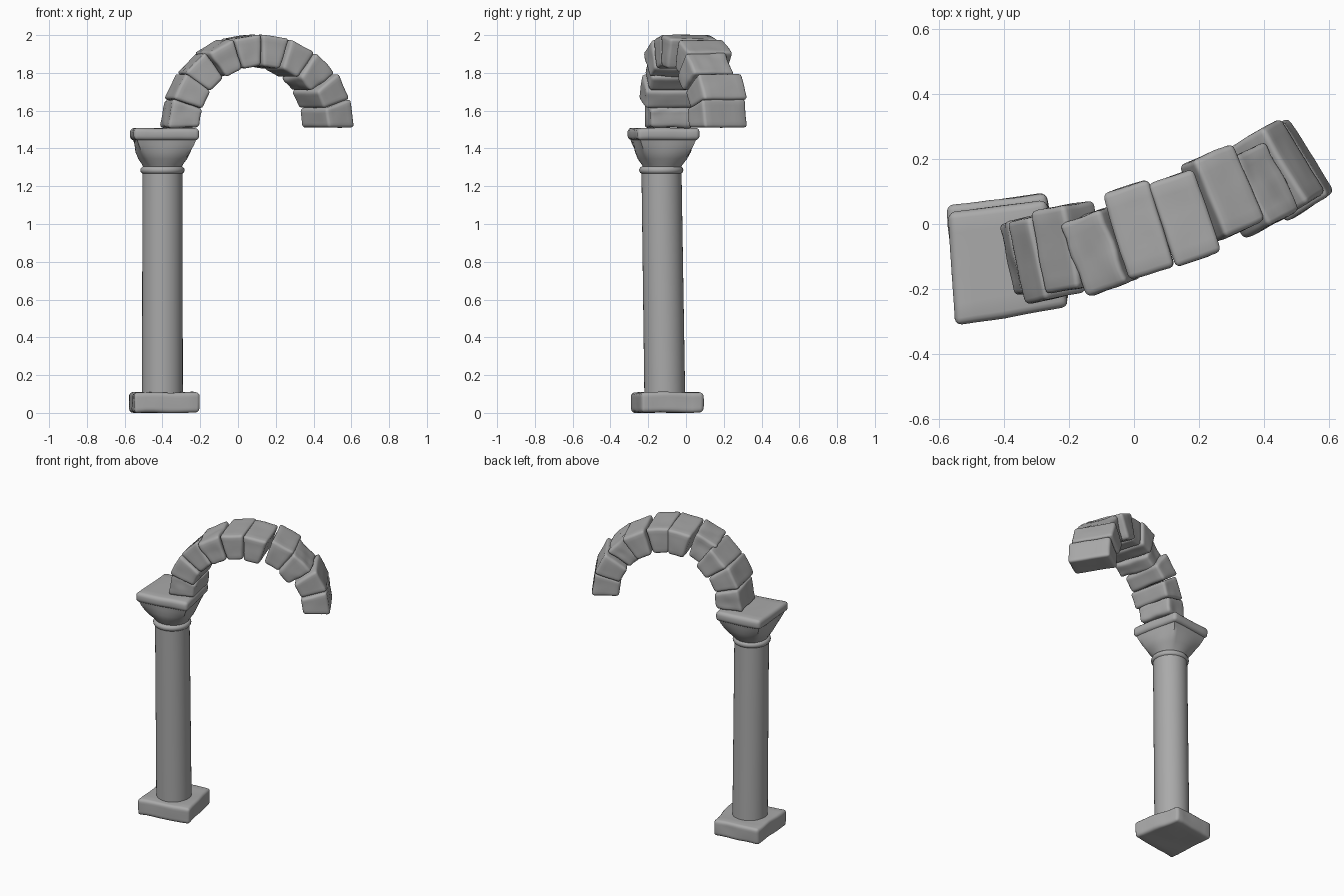
import bpy, bmesh, math, random
from mathutils import Vector, Matrix, noise

if "Cube" in bpy.data.objects:
    bpy.data.objects.remove(bpy.data.objects["Cube"])
random.seed(4)

STONE = (0.40, 0.40, 0.40, 1)
stone = bpy.data.materials.new("grey stone")
stone.diffuse_color = STONE
stone.use_nodes = True
stone.node_tree.nodes["Principled BSDF"].inputs["Base Color"].default_value = STONE


def finish(bm, name, angle=40):
    """Turn a bmesh into a smooth-shaded stone object."""
    bmesh.ops.recalc_face_normals(bm, faces=bm.faces)
    mesh = bpy.data.meshes.new(name)
    bm.to_mesh(mesh)
    bm.free()
    mesh.materials.append(stone)
    obj = bpy.data.objects.new(name, mesh)
    bpy.context.collection.objects.link(obj)
    bpy.ops.object.select_all(action='DESELECT')
    obj.select_set(True)
    bpy.context.view_layer.objects.active = obj
    bpy.ops.object.shade_smooth_by_angle(angle=math.radians(angle))
    return obj


def hewn(bm, bevel, rough, scale=14):
    """Round the edges of a block and weather its surface."""
    bmesh.ops.bevel(bm, geom=bm.edges[:], offset=bevel, segments=3,
                    profile=0.5, affect='EDGES')
    long_edges = [e for e in bm.edges if e.calc_length() > 0.06]
    bmesh.ops.subdivide_edges(bm, edges=long_edges, cuts=6, use_grid_fill=True)
    seed = Vector((random.random(), random.random(), random.random())) * 50
    for v in bm.verts:
        v.co += noise.noise_vector(v.co * scale + seed) * rough


def loft(bm, rings):
    """Skin a stack of equally long point rings and cap the ends."""
    loops = [[bm.verts.new(p) for p in ring] for ring in rings]
    for a, b in zip(loops, loops[1:]):
        for i in range(len(a)):
            j = (i + 1) % len(a)
            bm.faces.new((a[i], a[j], b[j], b[i]))
    bm.faces.new(loops[0][::-1])
    bm.faces.new(loops[-1])


def circle(cx, cy, z, r, n=40):
    return [Vector((cx + r * math.cos(math.tau * i / n),
                    cy + r * math.sin(math.tau * i / n), z)) for i in range(n)]


# Slightly skewed square plan shared by the plinth and the capital
PLAN = [Vector(p) for p in ((-.55, -.315), (-.2, -.255), (-.27, .075), (-.575, .035))]
COL_X = -.4


def slab(name, z0, z1, dy, bevel, rough):
    bm = bmesh.new()
    loft(bm, [[Vector((p.x, p.y + dy, z)) for p in PLAN] for z in (z0, z1)])
    hewn(bm, bevel, rough, 9)
    return finish(bm, name, 50)


slab("plinth", 0.002, .11, .02, .018, .006)
slab("abacus", 1.443, 1.508, 0, .022, .003)

# Shaft, leaning very slightly toward the front
bm = bmesh.new()
loft(bm, [circle(COL_X, -.1125, .09, .108), circle(COL_X, -.13, 1.3, .106)])
finish(bm, "shaft")

# Necking ring
bm = bmesh.new()
ring_steps = [math.pi * (i / 8 - .5) for i in range(9)]
loft(bm, [circle(COL_X, -.131, 1.285 + .02 * math.sin(t), .097 + .02 * math.cos(t))
          for t in ring_steps])
finish(bm, "necking_ring", 60)


# Capital bell, blending from a round foot to the square plan
def bell_ring(z, radius, size, blend, per_side=10):
    centre = Vector((COL_X, -.127))
    points = []
    for i in range(4):
        a, b = PLAN[i], PLAN[(i + 1) % 4]
        for k in range(per_side):
            q = (a.lerp(b, k / per_side) - centre) * size
            p = centre + (q.normalized() * radius).lerp(q, blend)
            points.append(Vector((p.x, p.y, z)))
    return points


bm = bmesh.new()
loft(bm, [bell_ring(1.295, .098, .8, 0), bell_ring(1.315, .106, .8, .08),
          bell_ring(1.345, .128, .8, .25), bell_ring(1.38, .148, .84, .5),
          bell_ring(1.42, .16, .88, .8), bell_ring(1.455, .165, .92, .95)])
finish(bm, "capital_bell", 50)

# Arch stones: (sideways offset, turn in degrees, depth, roughness)
STONES = [(-.09, 12, .23, .007), (-.1, 12, .26, .003), (-.07, 10, .26, .003),
          (-.08, 20, .24, .007), (-.015, 17, .28, .003), (.015, 19, .27, .003),
          (.09, 23, .26, .003), (.1, 27, .24, .008), (.16, 31, .27, .003),
          (.165, 32, .27, .003)]
STEP = math.pi / len(STONES)
THICK = .165
for i, (y, turn, depth, rough) in enumerate(STONES):
    theta = math.pi - STEP * (i + .5)
    bm = bmesh.new()
    bmesh.ops.create_cube(bm, size=1)
    # Wedge: local x is tangent, y is depth, z points out of the arch
    for v in bm.verts:
        radius = .4 + v.co.z * THICK
        v.co = Vector((v.co.x * (2 * radius * math.tan(STEP / 2) * 1.03 - .003),
                       v.co.y * depth, v.co.z * THICK))
    hewn(bm, .017, rough)
    place = (Matrix.Translation((.085 + .39 * math.cos(theta), y, 1.51 + .405 * math.sin(theta)))
             @ Matrix.Rotation(math.radians(turn), 4, 'Z')
             @ Matrix.Rotation(math.pi / 2 - theta, 4, 'Y'))
    bm.transform(place)
    finish(bm, f"arch_stone_{i + 1}", 50)
